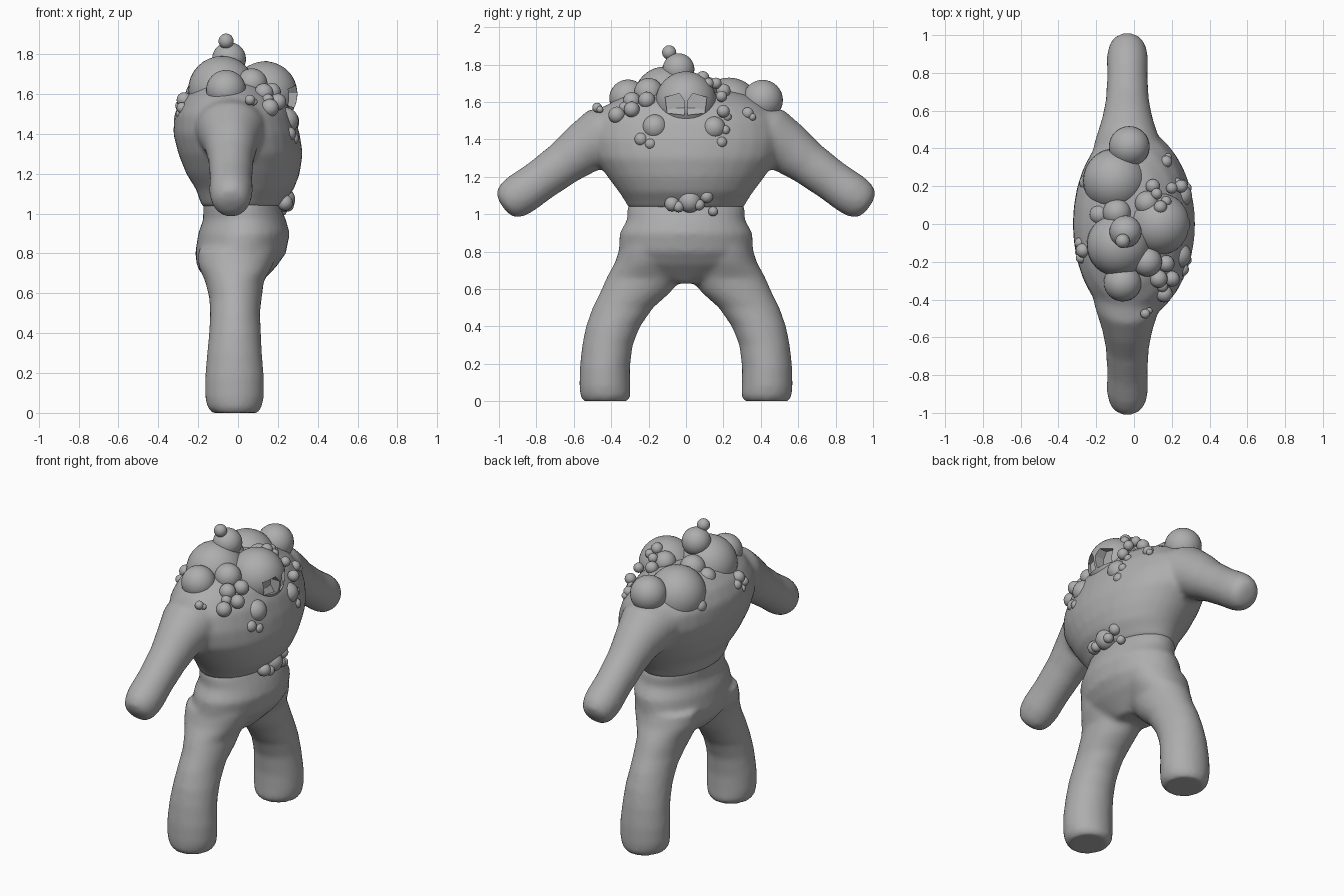
import bpy, bmesh, math
from mathutils import Vector

grey = bpy.data.materials.new("clay_grey")
grey.diffuse_color = (0.42, 0.42, 0.42, 1)


def loft(bm, sections, n=32):
    """Skin ellipses given as (centre, axis_u, axis_v) and cap both ends."""
    rings = []
    for c, u, v in sections:
        c, u, v = Vector(c), Vector(u), Vector(v)
        rings.append([bm.verts.new(c + u * math.cos(2 * math.pi * i / n)
                                   + v * math.sin(2 * math.pi * i / n)) for i in range(n)])
    faces = [bm.faces.new(rings[0]), bm.faces.new(rings[-1])]
    for a, b in zip(rings, rings[1:]):
        for i in range(n):
            j = (i + 1) % n
            faces.append(bm.faces.new((a[i], a[j], b[j], b[i])))
    bmesh.ops.recalc_face_normals(bm, faces=faces)


def make(name, bm):
    me = bpy.data.meshes.new(name)
    bm.to_mesh(me)
    bm.free()
    me.materials.append(grey)
    ob = bpy.data.objects.new(name, me)
    bpy.context.collection.objects.link(ob)
    return ob


def fuse(ob, repeat):
    """Melt overlapping volumes into one soft skin."""
    m = ob.modifiers.new("fuse", 'REMESH')
    m.mode, m.voxel_size, m.use_smooth_shade = 'VOXEL', 0.016, True
    s = ob.modifiers.new("soften", 'SMOOTH')
    s.factor, s.iterations = 0.5, repeat


def level(z, x0, x1, y0, y1):
    """Horizontal ellipse from its extents."""
    return (((x0 + x1) / 2, (y0 + y1) / 2, z), ((x1 - x0) / 2, 0, 0), (0, (y1 - y0) / 2, 0))


# Upper body: barrel torso with both arms
bm = bmesh.new()
torso = [(1.03, -.18, .21, .31), (1.06, -.19, .23, .32), (1.12, -.21, .28, .36),
         (1.20, -.26, .31, .42), (1.30, -.30, .325, .49), (1.40, -.325, .31, .52),
         (1.50, -.32, .28, .50), (1.58, -.28, .23, .43), (1.64, -.22, .16, .33),
         (1.68, -.12, .06, .18)]
loft(bm, [level(z, a, b, -y, y) for z, a, b, y in torso])
# arm rows: y, z, half thickness, half depth
arm = [(.25, 1.43, .20, .21), (.42, 1.41, .18, .175), (.55, 1.35, .14, .135), (.65, 1.275, .12, .115),
       (.78, 1.18, .112, .107), (.88, 1.11, .115, .11), (.93, 1.075, .108, .10),
       (.965, 1.05, .085, .08), (.98, 1.04, .04, .04)]
for s in (-1, 1):
    loft(bm, [((-.035, s * y, z), (d, 0, 0), (0, s * t * .58, t * .81)) for y, z, t, d in arm])
fuse(make("torso_and_arms", bm), 10)

# Lower body: hips with both legs
bm = bmesh.new()
hips = [(1.07, -.175, .20, .30), (1.03, -.175, .215, .315), (.97, -.175, .24, .315),
        (.90, -.20, .26, .355), (.80, -.215, .24, .36), (.73, -.205, .19, .35),
        (.67, -.16, .13, .24), (.63, -.12, .09, .10)]
loft(bm, [level(z, a, b, -y, y) for z, a, b, y in hips])
# leg rows: height, back, front, inner and outer edge
leg = [(.82, -.20, .20, .02, .355), (.74, -.20, .175, .02, .38), (.66, -.165, .13, .02, .425),
       (.58, -.145, .12, .085, .46), (.50, -.14, .11, .175, .50), (.40, -.145, .115, .245, .535),
       (.30, -.155, .12, .285, .555), (.18, -.165, .13, .30, .568), (.08, -.165, .13, .298, .57),
       (.03, -.155, .12, .295, .565), (0, -.13, .10, .31, .55)]
for s in (-1, 1):
    loft(bm, [level(z, a, b, s * i, s * o) for z, a, b, i, o in leg])
fuse(make("hips_and_legs", bm), 6)


def ball(bm, x, y, z, r, seg=32):
    g = bmesh.ops.create_uvsphere(bm, u_segments=seg, v_segments=seg // 2, radius=r)
    bmesh.ops.translate(bm, verts=g["verts"], vec=(x, y, z))
    for f in bm.faces:
        f.smooth = True


def lumps(name, rows):
    bm = bmesh.new()
    for row in rows:
        ball(bm, *row, seg=32 if row[3] > .06 else 20)
    return make(name, bm)


# Head with two slanted eye sockets
bm = bmesh.new()
ball(bm, .135, 0, 1.60, .163, 48)
head = make("head", bm)
bm = bmesh.new()
outline = [(.008, 1.53), (.10, 1.54), (.112, 1.625), (.035, 1.645), (.008, 1.605)]
for s in (-1, 1):
    near, far = ([bm.verts.new((x, s * y, z)) for y, z in outline] for x in (.235, .40))
    bm.faces.new(near)
    bm.faces.new(far)
    for i in range(5):
        j = (i + 1) % 5
        bm.faces.new((near[i], near[j], far[j], far[i]))
bmesh.ops.recalc_face_normals(bm, faces=bm.faces)
cutter = make("eye_cutter", bm)
cutter.hide_render = True
cutter.hide_set(True)
cut = head.modifiers.new("eye_sockets", 'BOOLEAN')
cut.operation, cut.object, cut.solver = 'DIFFERENCE', cutter, 'EXACT'
bpy.context.view_layer.objects.active = head
head.select_set(True)
bpy.ops.object.modifier_apply(modifier=cut.name)
bpy.ops.object.shade_smooth_by_angle(angle=math.radians(30))
bpy.data.objects.remove(cutter)

# Lumps as x, y, z, radius
lumps("back_lumps", [
    (-.08, -.11, 1.62, .17), (-.045, -.04, 1.775, .085), (-.06, -.09, 1.865, .038),
    (-.10, .23, 1.56, .17), (-.025, .41, 1.61, .108), (-.06, -.31, 1.62, .10),
    (-.18, .05, 1.62, .055), (-.09, .06, 1.66, .075), (-.25, .22, 1.52, .04),
    (-.27, -.14, 1.57, .038), (-.285, -.10, 1.54, .03), (-.28, -.18, 1.53, .028),
    (-.29, -.15, 1.50, .022)])
lumps("right_shoulder_lumps", [
    (.07, -.20, 1.65, .078), (.13, -.29, 1.605, .048), (.16, -.37, 1.53, .045),
    (.20, -.29, 1.56, .042), (.17, -.21, 1.61, .045), (.15, -.33, 1.57, .03),
    (.235, -.165, 1.465, .068), (.255, -.24, 1.40, .036), (.275, -.19, 1.375, .03),
    (.06, -.475, 1.57, .026), (.08, -.46, 1.56, .018)])
lumps("left_shoulder_lumps", [
    (.07, .11, 1.67, .065), (.14, .09, 1.73, .035), (.10, .20, 1.66, .038),
    (.17, .12, 1.70, .028), (.12, .16, 1.70, .03), (.20, .19, 1.63, .03),
    (.25, .20, 1.55, .034), (.23, .22, 1.52, .024), (.245, .15, 1.46, .062),
    (.275, .19, 1.385, .03), (.26, .21, 1.45, .025), (.17, .33, 1.54, .032),
    (.18, .355, 1.52, .02)])
lumps("belt_lumps", [
    (.225, .02, 1.07, .062), (.235, -.075, 1.055, .04), (.25, -.04, 1.04, .03),
    (.235, .11, 1.095, .035), (.22, .145, 1.015, .026), (.25, .07, 1.05, .03)])
